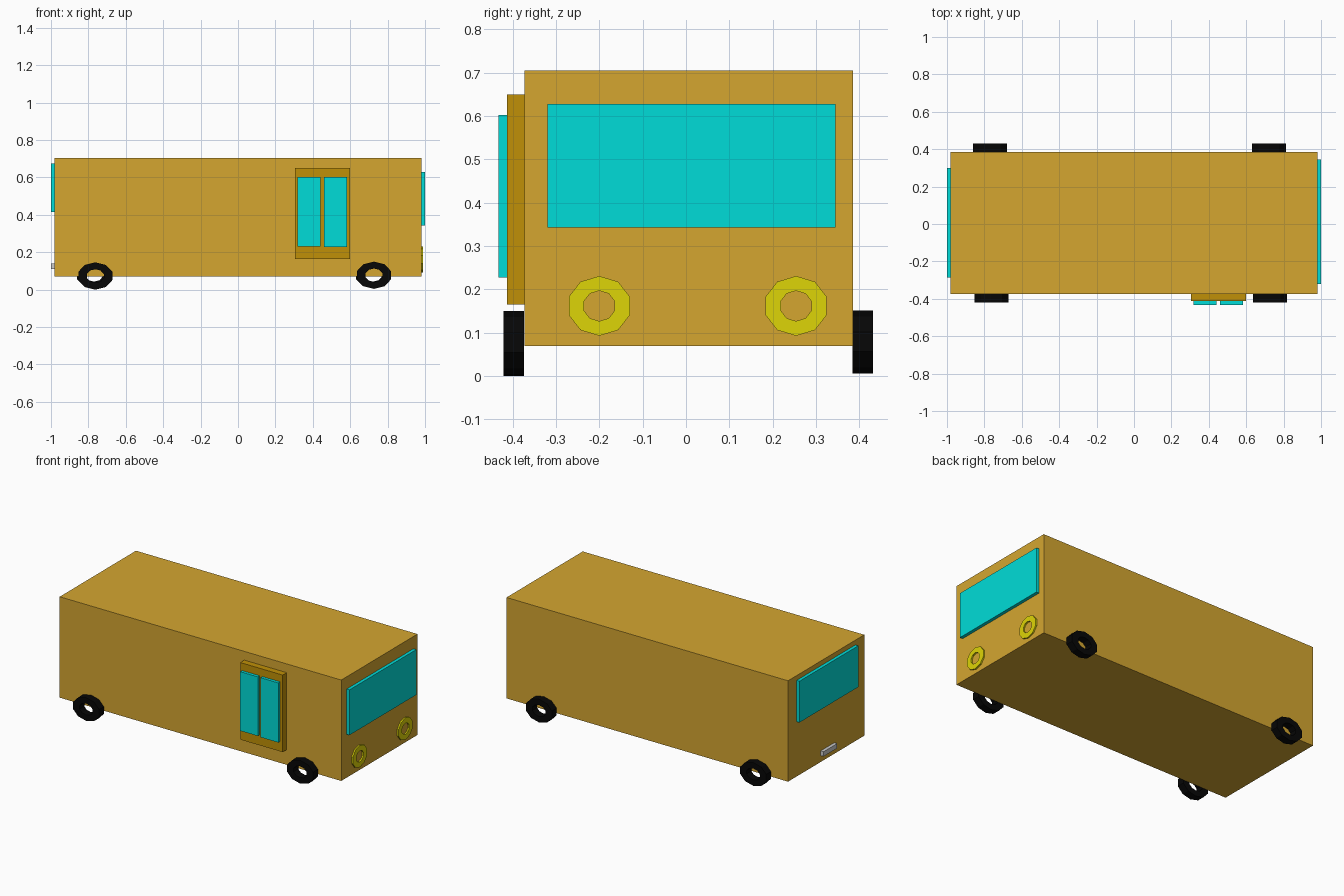
import bpy, bmesh, math
from mathutils import Vector

if "Cube" in bpy.data.objects:
    bpy.data.objects.remove(bpy.data.objects["Cube"])


def material(name, rgb):
    mat = bpy.data.materials.new(name)
    mat.diffuse_color = (*rgb, 1)
    mat.use_nodes = True
    mat.node_tree.nodes["Principled BSDF"].inputs["Base Color"].default_value = mat.diffuse_color
    return mat


PAINT = material("ochre_paint", (0.66, 0.38, 0.03))
TRIM = material("dark_ochre", (0.53, 0.28, 0.002))
GLASS = material("cyan_glass", (0.0, 0.72, 0.69))
LAMP = material("yellow_lamp", (0.73, 0.66, 0.002))
RUBBER = material("black_rubber", (0.002, 0.002, 0.002))


def finish(name, bm, mat):
    bmesh.ops.recalc_face_normals(bm, faces=bm.faces)
    mesh = bpy.data.meshes.new(name)
    bm.to_mesh(mesh)
    bm.free()
    obj = bpy.data.objects.new(name, mesh)
    if mat:
        mesh.materials.append(mat)
    bpy.context.collection.objects.link(obj)
    return obj


def box(name, x, y, z, mat=None):
    """Box from (low, high) ranges on each axis."""
    bm = bmesh.new()
    bmesh.ops.create_cube(bm, size=1)
    for v in bm.verts:
        v.co = Vector([lo + (c + 0.5) * (hi - lo) for c, (lo, hi) in zip(v.co, (x, y, z))])
    return finish(name, bm, mat)


def ring(name, center, axis, depth, outer, inner, mat, sides=10):
    """Flat-faced ring; outer and inner are (horizontal, vertical) radii."""
    bm = bmesh.new()
    loops = []
    for (rh, rv), d in ((outer, -1), (outer, 1), (inner, 1), (inner, -1)):
        loop = []
        for i in range(sides):
            a = math.pi / 2 + math.tau * i / sides
            h, v, t = rh * math.cos(a), rv * math.sin(a), d * depth / 2
            offset = (t, h, v) if axis == "x" else (h, t, v)
            loop.append(bm.verts.new(Vector(center) + Vector(offset)))
        loops.append(loop)
    for k in range(4):
        a, b = loops[k], loops[(k + 1) % 4]
        for i in range(sides):
            j = (i + 1) % sides
            bm.faces.new((a[i], a[j], b[j], b[i]))
    return finish(name, bm, mat)


# Body shell
box("bus_body", (-0.98, 0.98), (-0.373, 0.385), (0.07, 0.705), PAINT)

# Windscreen, rear window and rear plate
box("windscreen", (0.98, 1.0), (-0.32, 0.345), (0.343, 0.628), GLASS)
box("rear_window", (-1.0, -0.98), (-0.285, 0.30), (0.415, 0.675), GLASS)
box("rear_plate", (-1.0, -0.98), (-0.075, 0.06), (0.11, 0.14))

# Side door with two panes
box("door", (0.305, 0.60), (-0.413, -0.373), (0.165, 0.65), TRIM)
for i, (x, low) in enumerate((((0.318, 0.44), 0.231), ((0.46, 0.583), 0.228))):
    box(f"door_pane_{i + 1}", x, (-0.432, -0.413), (low, 0.603), GLASS)

# Headlight rings
for side, y in (("right", -0.20), ("left", 0.254)):
    ring(f"headlight_{side}", (0.98, y, 0.162), "x", 0.018,
         (0.074, 0.069), (0.037, 0.035), LAMP)

# Wheels
for name, x, y, z in (("right_rear", -0.763, -0.397, 0.073),
                      ("right_front", 0.727, -0.397, 0.077),
                      ("left_rear", -0.77, 0.408, 0.079),
                      ("left_front", 0.722, 0.408, 0.079)):
    ring(f"wheel_{name}", (x, y, z), "y", 0.047,
         (0.0955, 0.073), (0.048, 0.036), RUBBER)
